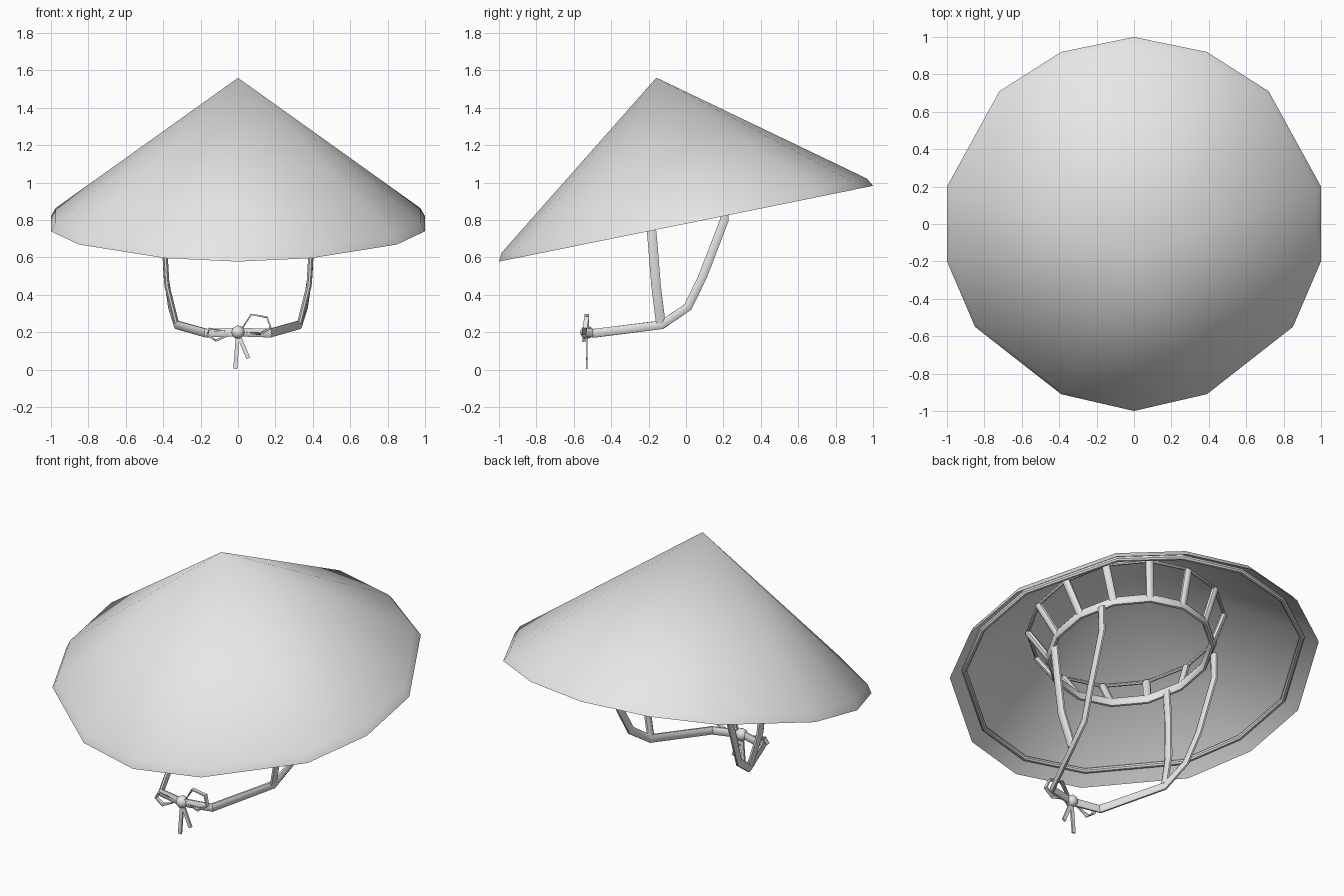
import bpy, bmesh, math
from mathutils import Vector, Matrix

cube = bpy.data.objects.get("Cube")
if cube:
    bpy.data.objects.remove(cube, do_unlink=True)

GREY = (0.8, 0.8, 0.8, 1)
mat = bpy.data.materials.new("light_grey")
mat.use_nodes = True
mat.diffuse_color = GREY
mat.node_tree.nodes["Principled BSDF"].inputs["Base Color"].default_value = GREY
mat.use_backface_culling = True

UP = Vector((0, 0, 1))
# Hat frame: centre of the brim, tipped forward
TILT = Matrix.Translation((0, 0, 0.78)) @ Matrix.Rotation(math.atan(0.2025), 4, "X")
SEG = 14


def finish(name, bm, fix=True):
    if fix:
        bmesh.ops.recalc_face_normals(bm, faces=bm.faces)
    mesh = bpy.data.meshes.new(name)
    bm.to_mesh(mesh)
    bm.free()
    mesh.materials.append(mat)
    obj = bpy.data.objects.new(name, mesh)
    bpy.context.collection.objects.link(obj)
    bpy.ops.object.select_all(action="DESELECT")
    obj.select_set(True)
    bpy.context.view_layer.objects.active = obj
    bpy.ops.object.shade_smooth_by_angle(angle=math.radians(40))
    return obj


def sweep(bm, pts, out, width, thick, closed=False, sides=8):
    """Sweep an oval section along pts; out(p) gives the thickness direction."""
    pts = [Vector(p) for p in pts]
    n = len(pts)
    rings = []
    for i, p in enumerate(pts):
        a = pts[i - 1] if closed or i else p
        b = pts[(i + 1) % n] if closed or i < n - 1 else p
        t = (b - a).normalized()
        w = t.cross(out(p)).normalized()
        o = w.cross(t)
        angles = [math.tau * (k + 0.5) / sides for k in range(sides)]
        rings.append([bm.verts.new(p + o * math.cos(q) * thick / 2 + w * math.sin(q) * width / 2)
                      for q in angles])
    for i in range(n if closed else n - 1):
        r, s = rings[i], rings[(i + 1) % n]
        for k in range(sides):
            j = (k + 1) % sides
            bm.faces.new((r[k], r[j], s[j], s[k]))
    if not closed:
        bm.faces.new(rings[0])
        bm.faces.new(rings[-1])


# Brim outline, right half mirrored to the left
half = [(0.39, -0.91), (0.85, -0.55), (1.0, -0.2), (1.0, 0.2), (0.72, 0.71), (0.39, 0.92)]
outline = [(0, -1.0)] + half + [(0, 1.0)] + [(-x, y) for x, y in reversed(half)]
rim = [Vector((x, y * 1.02, 0)) for x, y in outline]
apex = Vector((0, 0, 0.796))


def cone(name, levels, inward):
    bm = bmesh.new()
    rows = [[bm.verts.new(TILT @ (p * s + UP * h)) for p in rim] for s, h in levels]
    tip = bm.verts.new(TILT @ apex)
    for i in range(SEG):
        j = (i + 1) % SEG
        faces = [(a[i], a[j], b[j], b[i]) for a, b in zip(rows, rows[1:])]
        faces.append((rows[-1][i], rows[-1][j], tip))
        for f in faces:
            bm.faces.new(f[::-1] if inward else f)
    return finish(name, bm, fix=False)


# Outer cone, and the lining that faces inward with a turned edge
cone("hat_outer", [(1, 0)], False)
cone("hat_lining", [(1, 0), (0.975, 0.045)], True)


def radial(p):
    q = TILT.inverted() @ p
    return TILT.to_3x3() @ Vector((q.x, q.y, 0)).normalized()


def circle(r, h):
    return [TILT @ Vector((r * math.sin(math.tau * i / SEG), -r * math.cos(math.tau * i / SEG), h))
            for i in range(SEG)]


# Hoop under the brim
bm = bmesh.new()
sweep(bm, [TILT @ (p * 0.915 + UP * 0.05) for p in rim], radial, 0.03, 0.03, True)
finish("brim_hoop", bm)

# Head ring, its struts and the thin ring on the lining
low, high = circle(0.45, 0.15), circle(0.54, 0.34)
bm = bmesh.new()
sweep(bm, low, radial, 0.055, 0.035, True)
finish("head_ring", bm)
bm = bmesh.new()
sweep(bm, high, radial, 0.02, 0.02, True)
finish("upper_ring", bm)
bm = bmesh.new()
for a, b in zip(low, high):
    sweep(bm, [a, b], radial, 0.045, 0.035)
finish("head_ring_struts", bm)


# Chin straps, a pair on each side
def strap_out(p):
    return Vector((p.x, (p.y + 0.1) * 0.6 if p.y < -0.3 else 0, 0)).normalized()


for side, label in ((1, "left"), (-1, "right")):
    def flip(pts):
        return [(x * side, y, z) for x, y, z in pts]
    bm = bmesh.new()
    sweep(bm, flip([(0.4, -0.2, 0.89), (0.395, -0.18, 0.7), (0.38, -0.16, 0.45),
                    (0.33, -0.135, 0.25)]), strap_out, 0.055, 0.03)
    finish(label + "_front_strap", bm)
    bm = bmesh.new()
    sweep(bm, flip([(0.4, 0.2, 0.95), (0.4, 0.205, 0.8), (0.385, 0.09, 0.5), (0.36, 0.01, 0.335),
                    (0.33, -0.13, 0.24), (0.17, -0.49, 0.195), (0.02, -0.53, 0.2)]),
          strap_out, 0.05, 0.028)
    finish(label + "_back_strap", bm)


# Bow: two ribbon loops, two tails and a knot
def in_plane(p):
    return Vector((p.x, 0, p.z - 0.21)).normalized()


def bow_loop(name, xz):
    bm = bmesh.new()
    pts = [(x, -0.53 + dy, z) for x, z, dy in xz]
    sweep(bm, pts, in_plane, 0.035, 0.013, True, 4)
    finish(name, bm)


bow_loop("left_bow_loop", [(0.01, 0.2, 0), (0.07, 0.295, 0), (0.155, 0.28, 0),
                           (0.175, 0.225, -0.01), (0.12, 0.19, -0.015)])
bow_loop("right_bow_loop", [(-0.01, 0.2, 0), (-0.12, 0.155, -0.01), (-0.165, 0.185, -0.01),
                            (-0.155, 0.215, 0), (-0.08, 0.265, 0)][:4])

for name, x, z in (("long_tail", -0.015, 0.005), ("short_tail", 0.055, 0.06)):
    bm = bmesh.new()
    sweep(bm, [(0, -0.53, 0.19), (x, -0.53, z)], lambda p: Vector((0, 1, 0)), 0.03, 0.014, False, 4)
    finish("bow_" + name, bm)

bm = bmesh.new()
bmesh.ops.create_icosphere(bm, subdivisions=2, radius=0.036,
                           matrix=Matrix.Translation((0, -0.53, 0.2)))
finish("bow_knot", bm)
